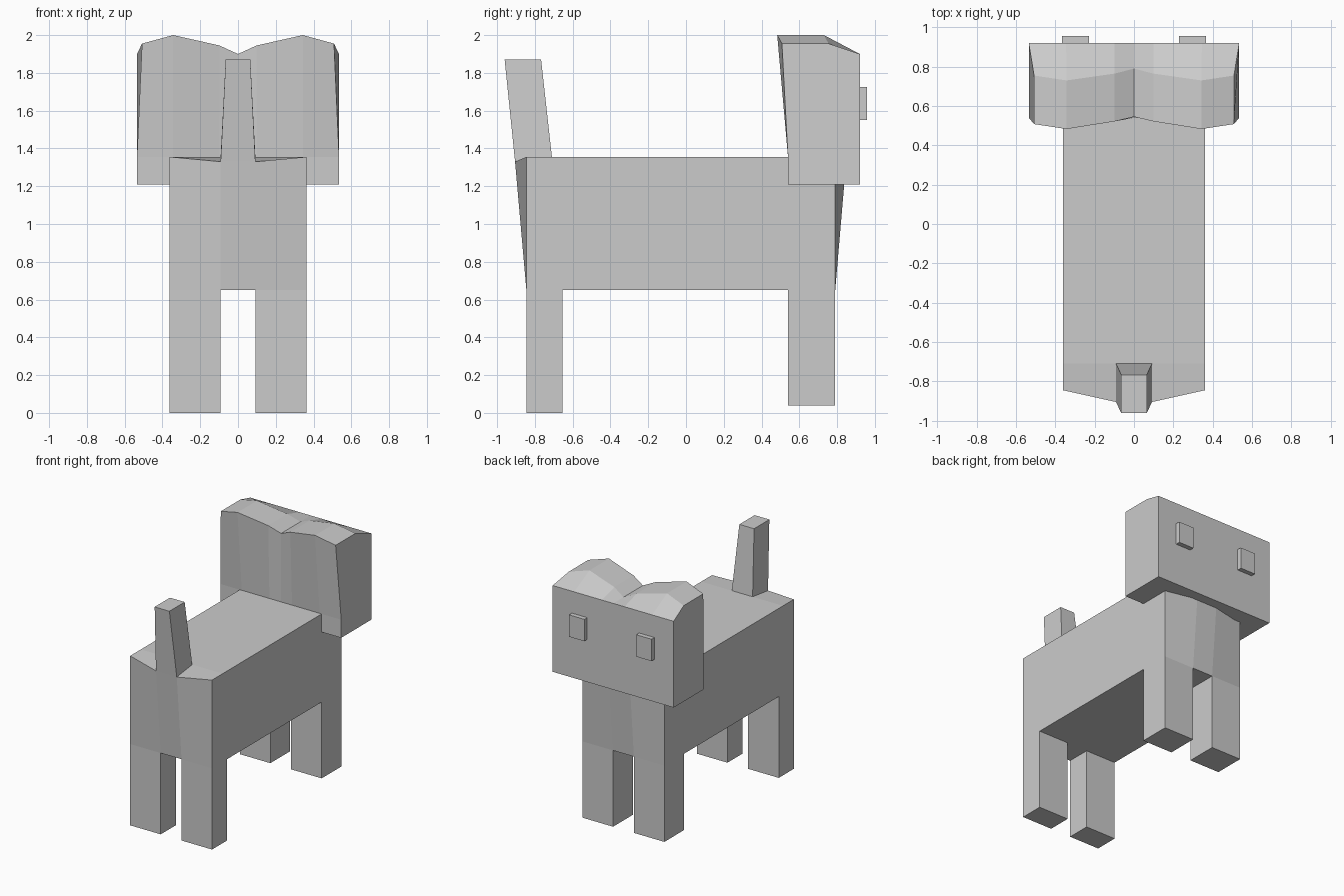
import bpy, bmesh

if "Cube" in bpy.data.objects:
    bpy.data.objects.remove(bpy.data.objects["Cube"])


def loft(name, sections, grid_caps=False):
    """Skin a row of equal point loops and close both ends."""
    bm = bmesh.new()
    loops = [[bm.verts.new(p) for p in s] for s in sections]
    n = len(loops[0])
    for a, b in zip(loops, loops[1:]):
        for i in range(n):
            j = (i + 1) % n
            bm.faces.new((a[i], a[j], b[j], b[i]))
    for end in (loops[0], loops[-1]):
        if grid_caps:
            for i in range(n // 2 - 1):
                bm.faces.new((end[i], end[i + 1], end[n - 2 - i], end[n - 1 - i]))
        else:
            bm.faces.new(end)
    bmesh.ops.recalc_face_normals(bm, faces=bm.faces)
    mesh = bpy.data.meshes.new(name)
    bm.to_mesh(mesh)
    bm.free()
    ob = bpy.data.objects.new(name, mesh)
    bpy.context.collection.objects.link(ob)
    return ob


def rect(x0, x1, y0, y1, z):
    return [(x0, y0, z), (x1, y0, z), (x1, y1, z), (x0, y1, z)]


def box(name, x0, x1, y0, y1, z0, z1):
    return loft(name, [rect(x0, x1, y0, y1, z0), rect(x0, x1, y0, y1, z1)])


# Body: bulged at the upper middle of the rump and chest
def body_section(y, y_mid, z_mid):
    w, m, top, low = 0.362, 0.092, 1.355, 0.65
    return [(-w, y, top), (-m, y_mid, z_mid), (m, y_mid, z_mid), (w, y, top),
            (w, y, low), (m, y, low), (-m, y, low), (-w, y, low)]


loft("body", [body_section(-0.845, -0.905, 1.33),
              body_section(-0.71, -0.71, 1.355),
              body_section(0.79, 0.85, 1.355)], grid_caps=True)

# Tail: tapered and leaning backwards
tail_base = [(-0.092, -0.905, 1.33), (0.092, -0.905, 1.33),
             (0.092, -0.71, 1.355), (-0.092, -0.71, 1.355)]
loft("tail", [tail_base, rect(-0.065, 0.065, -0.96, -0.767, 1.87)])


# Head: sections across x, with two rounded lobes on top
def head_section(x, x_top, z_top, y_ridge, y_back):
    return [(x, 0.92, 1.21), (x, 0.92, 1.9), (x_top, y_ridge, z_top),
            (x_top, y_back, z_top), (x, 0.54, 1.355), (x, 0.54, 1.21)]


half = [(0.535, 0.508, 1.955, 0.755, 0.508), (0.345, 0.343, 2.0, 0.73, 0.483),
        (0.1, 0.098, 1.945, 0.765, 0.522)]
columns = ([(-x, -xt, z, r, b) for x, xt, z, r, b in half]
           + [(0, 0, 1.9, 0.79, 0.545)] + half[::-1])
loft("head", [head_section(*c) for c in columns])

# Legs and eyes, left and right
for side, s in (("left", -1), ("right", 1)):
    lo, hi = sorted((s * 0.092, s * 0.362))
    box(f"tail_end_leg_{side}", lo, hi, -0.845, -0.655, 0.0, 0.65)
    box(f"head_end_leg_{side}", lo, hi, 0.54, 0.79, 0.04, 0.65)
    lo, hi = sorted((s * 0.23, s * 0.365))
    box(f"eye_{side}", lo, hi, 0.91, 0.957, 1.55, 1.725)
